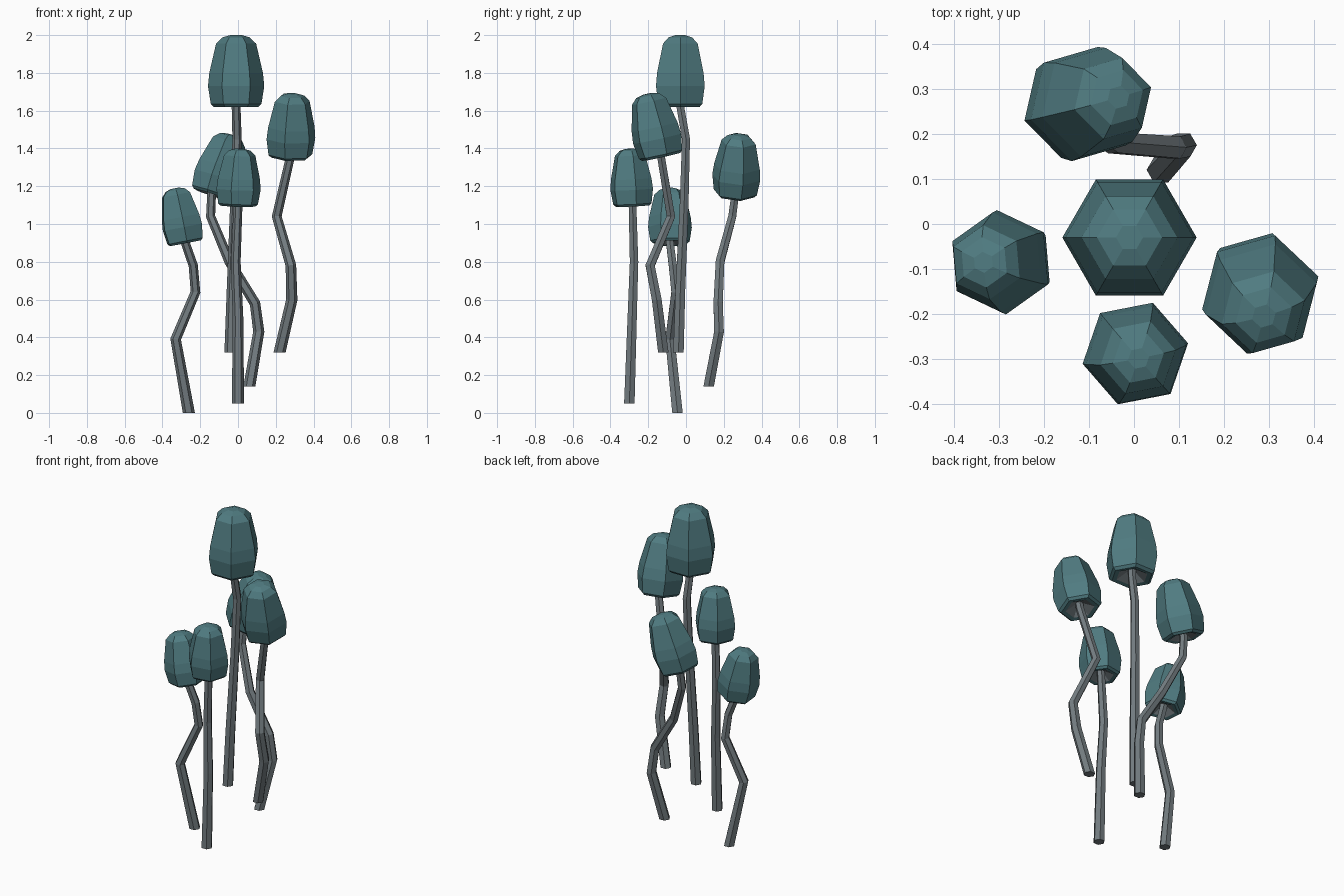
import bpy, bmesh, math
from mathutils import Vector, Matrix

if "Cube" in bpy.data.objects:
    bpy.data.objects.remove(bpy.data.objects["Cube"])

SIDES = 6
Z = Vector((0, 0, 1))


def material(name, color):
    m = bpy.data.materials.new(name)
    m.diffuse_color = (*color, 1)
    m.use_nodes = True
    m.node_tree.nodes["Principled BSDF"].inputs["Base Color"].default_value = m.diffuse_color
    return m


TEAL = material("cap_teal", (0.08, 0.2, 0.22))
GREY = material("stalk_grey", (0.17, 0.2, 0.215))


def loft(name, rings, mat, close_start, close_end):
    """Skin a list of (matrix, radius) hexagon rings into one mesh."""
    bm = bmesh.new()
    loops = []
    for mtx, r in rings:
        loops.append([bm.verts.new(mtx @ Vector((r * math.cos(math.tau * i / SIDES),
                                                 r * math.sin(math.tau * i / SIDES), 0)))
                      for i in range(SIDES)])
    for a, b in zip(loops, loops[1:]):
        for i in range(SIDES):
            j = (i + 1) % SIDES
            bm.faces.new((a[i], a[j], b[j], b[i]))
    if close_start:
        bm.faces.new(loops[0][::-1])
    if close_end:
        bm.faces.new(loops[-1])
    me = bpy.data.meshes.new(name)
    bm.to_mesh(me)
    bm.free()
    me.materials.append(mat)
    ob = bpy.data.objects.new(name, me)
    bpy.context.collection.objects.link(ob)
    return ob


# (radius, height) profiles of a full-size cap: teal outside, grey gills below
CAP = [(0.09, 0.004), (0.118, 0.0), (0.134, 0.015), (0.149, 0.11),
       (0.142, 0.18), (0.106, 0.335), (0.072, 0.368), (0.03, 0.38)]
GILLS = [(0.02, 0.045), (0.09, 0.004)]


def mushroom(label, path, base, lean, size, turn):
    base, axis = Vector(base), Vector(lean).normalized()
    frame = (Matrix.Translation(base)
             @ Z.rotation_difference(axis).to_matrix().to_4x4()
             @ Matrix.Rotation(math.radians(turn), 4, 'Z')
             @ Matrix.Scale(size, 4))

    def profile(pts):
        return [(frame @ Matrix.Translation((0, 0, h)), r) for r, h in pts]

    loft("cap_" + label, profile(CAP), TEAL, False, True)
    loft("gills_" + label, profile(GILLS), GREY, False, False)

    # stalk: tapered hexagonal tube, level at the foot, ending inside the cap
    pts = [Vector(p) for p in path] + [base, base + axis * 0.06 * size]
    rings = []
    for i, p in enumerate(pts):
        if i == 0:
            t = Z
        elif i == len(pts) - 1:
            t = axis
        else:
            t = ((p - pts[i - 1]).normalized() + (pts[i + 1] - p).normalized()).normalized()
        k = (p.z - pts[0].z) / (pts[-1].z - pts[0].z)
        rot = Z.rotation_difference(t).to_matrix().to_4x4()
        rings.append((Matrix.Translation(p) @ rot, 0.032 - 0.009 * k))
    loft("stalk_" + label, rings, GREY, True, True)


mushroom("tall", [(-0.04, -0.04, 0.32), (-0.03, -0.03, 0.65), (-0.015, -0.01, 1.1), (-0.005, 0.0, 1.45)],
         (-0.01, -0.03, 1.62), (0, 0, 1), 1.0, 0)
mushroom("right", [(0.22, -0.12, 0.32), (0.285, -0.155, 0.6), (0.28, -0.19, 0.78), (0.205, -0.08, 1.04)],
         (0.277, -0.132, 1.355), (0.01, -0.065, 0.3), 0.9, 16)
mushroom("back", [(0.06, 0.12, 0.14), (0.11, 0.175, 0.43), (0.09, 0.17, 0.58),
                  (-0.045, 0.18, 0.8), (-0.145, 0.245, 1.04)],
         (-0.14, 0.26, 1.155), (0.1, 0.02, 0.3), 0.88, 16)
mushroom("front", [(0.0, -0.3, 0.05), (0.0, -0.285, 0.5), (-0.012, -0.275, 0.8)],
         (0.0, -0.283, 1.095), (0.01, -0.015, 0.3), 0.8, 11)
mushroom("left", [(-0.26, -0.045, 0.0), (-0.33, -0.085, 0.39), (-0.225, -0.055, 0.64), (-0.237, -0.07, 0.78)],
         (-0.278, -0.085, 0.898), (-0.055, 0.0, 0.285), 0.78, 35)
